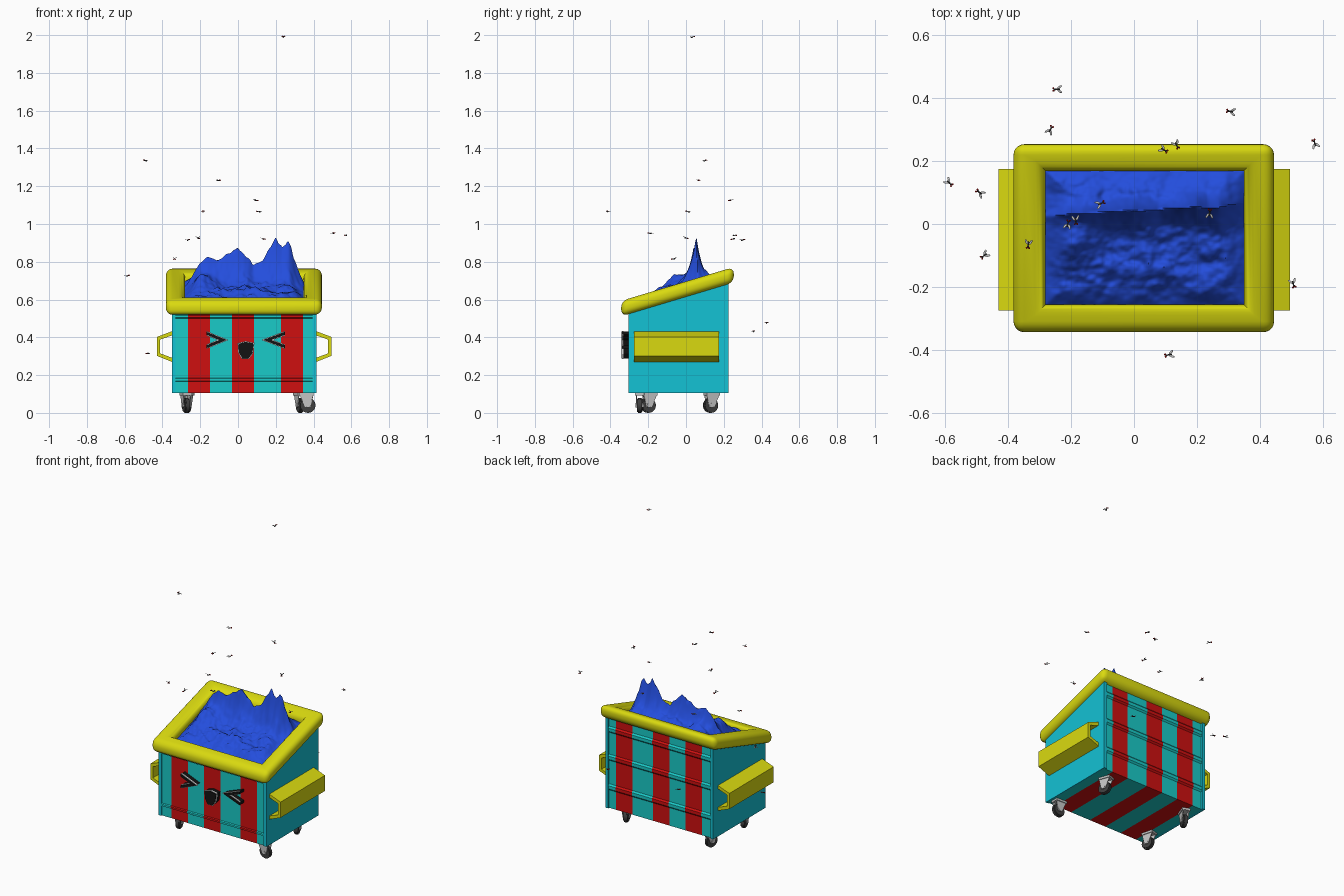
import bpy, bmesh, math, random
from mathutils import Vector, Matrix, noise

if "Cube" in bpy.data.objects:
    bpy.data.objects.remove(bpy.data.objects["Cube"], do_unlink=True)


def material(name, r, g, b):
    m = bpy.data.materials.new(name)
    m.use_nodes = True
    m.diffuse_color = (r, g, b, 1)
    bsdf = next(n for n in m.node_tree.nodes if n.type == "BSDF_PRINCIPLED")
    bsdf.inputs["Base Color"].default_value = (r, g, b, 1)
    bsdf.inputs["Roughness"].default_value = 0.7
    return m


CYAN = material("cyan", 0.007, 0.54, 0.66)
TEAL = material("teal", 0.01, 0.60, 0.58)
RED = material("red", 0.62, 0.005, 0.005)
YELLOW = material("yellow", 0.70, 0.70, 0.005)
BLUE = material("blue", 0.017, 0.075, 0.72)
BLACK = material("black", 0.006, 0.006, 0.006)
WHITE = material("white", 0.85, 0.85, 0.85)
DARK = material("dark_grey", 0.05, 0.05, 0.05)
STEEL = material("light_grey", 0.55, 0.55, 0.55)

SLOPE, RIM_Z = 0.3, 0.655


def rim_height(y):
    return RIM_Z + SLOPE * y


def finish(name, bm, mats, smooth=None, recalc=True):
    if recalc:
        bmesh.ops.recalc_face_normals(bm, faces=bm.faces)
    me = bpy.data.meshes.new(name)
    bm.to_mesh(me)
    bm.free()
    for m in mats:
        me.materials.append(m)
    ob = bpy.data.objects.new(name, me)
    bpy.context.collection.objects.link(ob)
    if smooth:
        bpy.ops.object.select_all(action="DESELECT")
        ob.select_set(True)
        bpy.context.view_layer.objects.active = ob
        bpy.ops.object.shade_smooth_by_angle(angle=math.radians(smooth))
    return ob


def add_prism(bm, pts, axis, lo, hi):
    """Extrude an outline: (y, z) points along x, or (x, z) points along y."""
    place = (lambda p, d: (d, p[0], p[1])) if axis == "x" else (lambda p, d: (p[0], d, p[1]))
    a = [bm.verts.new(place(p, lo)) for p in pts]
    b = [bm.verts.new(place(p, hi)) for p in pts]
    bm.faces.new(a)
    bm.faces.new(b[::-1])
    n = len(pts)
    for i in range(n):
        bm.faces.new((a[i], b[i], b[(i + 1) % n], a[(i + 1) % n]))


def prism(name, pts, axis, lo, hi, mat):
    bm = bmesh.new()
    add_prism(bm, pts, axis, lo, hi)
    return finish(name, bm, [mat])


# Striped shell: front, floor and back as one ribbed profile swept across x
front, back, floor = -0.298, 0.215, 0.105
profile = [(front, rim_height(front))]
for z in (0.51, 0.175):
    profile += [(front, z + 0.01), (front - 0.007, z + 0.006),
                (front - 0.007, z - 0.006), (front, z - 0.01)]
profile += [(front, floor), (back, floor)]
for z in (0.24, 0.43, 0.61):
    profile += [(back, z - 0.02), (back + 0.009, z - 0.01),
                (back + 0.009, z + 0.01), (back, z + 0.02)]
profile.append((back, rim_height(back)))
stations = [-0.34, -0.265, -0.148, -0.032, 0.085, 0.228, 0.345, 0.405]
bm = bmesh.new()
rows = [[bm.verts.new((x, y, z)) for x in stations] for y, z in profile]
for r0, r1 in zip(rows, rows[1:]):
    for j in range(len(stations) - 1):
        f = bm.faces.new((r0[j], r1[j], r1[j + 1], r0[j + 1]))
        f.material_index = j % 2
shell = finish("striped_shell", bm, [TEAL, RED], recalc=False)
wall = shell.modifiers.new("wall", "SOLIDIFY")
wall.thickness = 0.008

# Side panels, with their edges forming the corner posts
side = [(-0.305, floor), (0.225, floor), (0.225, rim_height(0.225)), (-0.305, rim_height(-0.305))]
prism("right_side_panel", side, "x", -0.35, -0.33, CYAN)
prism("left_side_panel", side, "x", 0.395, 0.415, CYAN)

# Sloped rounded rim: rectangular frame, bevelled and then sheared
bm = bmesh.new()
rects = {"out": (-0.382, 0.444, -0.343, 0.253), "in": (-0.28, 0.348, -0.256, 0.168)}
ring = {}
for key, (x0, x1, y0, y1) in rects.items():
    for h in (-0.041, 0.041):
        ring[key, h > 0] = [bm.verts.new((x, y, h)) for x, y in
                            ((x0, y0), (x1, y0), (x1, y1), (x0, y1))]
loops = [ring["out", False], ring["out", True], ring["in", True], ring["in", False]]
for k in range(4):
    a, b = loops[k], loops[(k + 1) % 4]
    for i in range(4):
        j = (i + 1) % 4
        bm.faces.new((a[i], a[j], b[j], b[i]))
bmesh.ops.recalc_face_normals(bm, faces=bm.faces)
rounded = []
for e in bm.edges:
    u, v = e.verts
    level = abs(u.co.z - v.co.z) < 0.001
    outer = all(w in loops[0] + loops[1] for w in e.verts)
    inner_top = all(w in loops[2] for w in e.verts)
    if outer or (level and inner_top):
        rounded.append(e)
bmesh.ops.bevel(bm, geom=rounded, offset=0.034, segments=5, profile=0.5,
                affect="EDGES", clamp_overlap=True)
for v in bm.verts:
    v.co.z += rim_height(v.co.y)
finish("rim", bm, [YELLOW], smooth=40)

# Lifting sleeves on both sides, open at the ends
sleeve = [(0, 0.432), (0.08, 0.402), (0.08, 0.302), (0, 0.27),
          (0, 0.292), (0.062, 0.315), (0.062, 0.388), (0, 0.41)]
for name, x, s in (("left_sleeve", 0.415, 1), ("right_sleeve", -0.35, -1)):
    prism(name, [(x + s * u, z) for u, z in sleeve], "y", -0.275, 0.175, YELLOW)

# Rubbish heap: noisy mound with a tall jagged crest
crest = [(-0.31, 0.64), (-0.27, 0.68), (-0.2, 0.80), (-0.16, 0.83), (-0.1, 0.815),
         (-0.05, 0.85), (0, 0.89), (0.04, 0.84), (0.08, 0.79), (0.13, 0.81), (0.2, 0.94),
         (0.235, 0.88), (0.27, 0.92), (0.31, 0.78), (0.37, 0.65)]


def crest_height(x):
    for (xa, za), (xb, zb) in zip(crest, crest[1:]):
        if x <= xb:
            return za + (zb - za) * (x - xa) / (xb - xa)
    return crest[-1][1]


def heap_height(x, y):
    edge = min(x + 0.29, 0.36 - x, y + 0.265, 0.18 - y) / 0.07
    edge = max(0.0, min(1.0, edge))
    rough = noise.fractal(Vector((x * 9, y * 11, 3.1)), 1.0, 2.0, 4)
    fine = noise.noise(Vector((x * 45, y * 45, 7.7)))
    bump = 0.06 * math.exp(-((x + 0.19) / 0.07) ** 2 - ((y + 0.06) / 0.06) ** 2)
    base = rim_height(y) - 0.015
    mound = edge * (0.042 + 0.03 * rough + 0.006 * fine + bump)
    dy = y - (0.042 + 0.05 * x + 0.008 * noise.noise(Vector((x * 14, 1, 2))))
    fall = math.exp(-abs(dy) / 0.032)
    peak = crest_height(x) + 0.008 * fine
    return base + mound * (1 - fall) + max(0, peak - base) * fall


bm = bmesh.new()
NX, NY = 110, 84
bmesh.ops.create_grid(bm, x_segments=NX, y_segments=NY, size=0.5)
for v in bm.verts:
    x, y = 0.034 + v.co.x * 0.67, -0.043 + v.co.y * 0.46
    v.co = (x, y, heap_height(x, y))
finish("rubbish_heap", bm, [BLUE], smooth=50)

# Face: squinting eyes and open mouth, each with a thin white outline plate


def chevron(end, tip, h):
    s = 1 if tip > end else -1
    z, rise = 0.386, 0.036
    reach = h * abs(tip - end) / rise
    return [(end, z + rise + h), (tip + s * reach, z), (end, z - rise - h),
            (end, z - rise + h), (tip - s * reach, z), (end, z + rise - h)]


for name, end, tip in (("right_eye", -0.168, -0.08), ("left_eye", 0.25, 0.155)):
    prism(name, chevron(end, tip, 0.008), "y", -0.342, -0.296, BLACK)
    prism(name + "_outline", chevron(end, tip, 0.012), "y", -0.338, -0.33, WHITE)
mouth = [(0.002, 0.366), (0.04, 0.376), (0.083, 0.368), (0.076, 0.315),
         (0.056, 0.289), (0.022, 0.289), (0.005, 0.32)]
prism("mouth", mouth, "y", -0.342, -0.296, BLACK)
prism("mouth_outline", [(0.042 + (x - 0.042) * 1.1, 0.335 + (z - 0.335) * 1.1)
                        for x, z in mouth], "y", -0.338, -0.33, WHITE)

# Swivel casters: wheel, hub and tapered fork
fork = [(-0.03, 0.1), (0.045, 0.1), (0.014, 0.03), (-0.014, 0.03)]
for name, x, y, turn in (("front_right", -0.275, -0.2, 15), ("back_right", -0.27, 0.13, -20),
                         ("back_left", 0.33, 0.13, 20), ("front_left", 0.37, -0.245, 88)):
    bm = bmesh.new()
    lying = Matrix.Translation((0, 0, 0.04)) @ Matrix.Rotation(math.pi / 2, 4, "Y")
    bmesh.ops.create_cone(bm, cap_ends=True, segments=24, radius1=0.04, radius2=0.04,
                          depth=0.026, matrix=lying)
    bmesh.ops.bevel(bm, geom=[e for e in bm.edges if abs(e.verts[0].co.x - e.verts[1].co.x) < 0.001],
                    offset=0.005, segments=2, affect="EDGES")
    tyre = set(bm.faces)
    bmesh.ops.create_cone(bm, cap_ends=True, segments=12, radius1=0.012, radius2=0.012,
                          depth=0.044, matrix=lying)
    for s in (-1, 1):
        add_prism(bm, fork, "x", s * 0.016, s * 0.02)
    add_prism(bm, [(-0.03, 0.092), (0.045, 0.092), (0.045, 0.106), (-0.03, 0.106)], "x", -0.025, 0.025)
    for f in bm.faces:
        f.material_index = 0 if f in tyre else 1
    bm.transform(Matrix.Translation((x, y, 0)) @ Matrix.Rotation(math.radians(turn), 4, "Z"))
    finish(name + "_caster", bm, [DARK, STEEL], smooth=30)

# Swarm of flies: body, red eyes and flat wings
swarm = [(0.24, 0.035, 1.99), (-0.49, 0.1, 1.335), (-0.105, 0.065, 1.23), (0.095, 0.235, 1.125),
         (-0.185, 0.01, 1.065), (0.11, -0.415, 1.065), (-0.265, 0.3, 0.915), (-0.21, 0, 0.925),
         (0.135, 0.25, 0.92), (0.505, -0.19, 0.95), (0.573, 0.256, 0.94), (-0.335, -0.065, 0.815),
         (-0.585, 0.13, 0.725), (-0.475, -0.1, 0.315), (-0.245, 0.427, 0.475), (0.305, 0.357, 0.43)]
random.seed(4)


def blob(bm, at, size, index, turn=0):
    m = (Matrix.Translation(at) @ Matrix.Rotation(turn, 4, "Z")
         @ Matrix.Diagonal((*size, 1)))
    old = set(bm.faces)
    bmesh.ops.create_icosphere(bm, subdivisions=1, radius=1, matrix=m)
    for f in set(bm.faces) - old:
        f.material_index = index


for i, at in enumerate(swarm):
    bm = bmesh.new()
    blob(bm, (-0.003, 0, 0), (0.009, 0.0035, 0.0035), 0)
    blob(bm, (0.007, 0, 0.001), (0.004, 0.004, 0.0035), 0)
    for s in (-1, 1):
        blob(bm, (0.011, s * 0.004, 0.001), (0.0035, 0.0035, 0.0035), 1)
        blob(bm, (-0.009, s * 0.007, 0.004), (0.010, 0.004, 0.0008), 2, -s * 0.5)
    bm.transform(Matrix.Translation(at) @ Matrix.Rotation(random.uniform(0, 6.28), 4, "Z")
                 @ Matrix.Rotation(random.uniform(-0.3, 0.3), 4, "Y"))
    finish("fly_%02d" % (i + 1), bm, [DARK, RED, STEEL])
